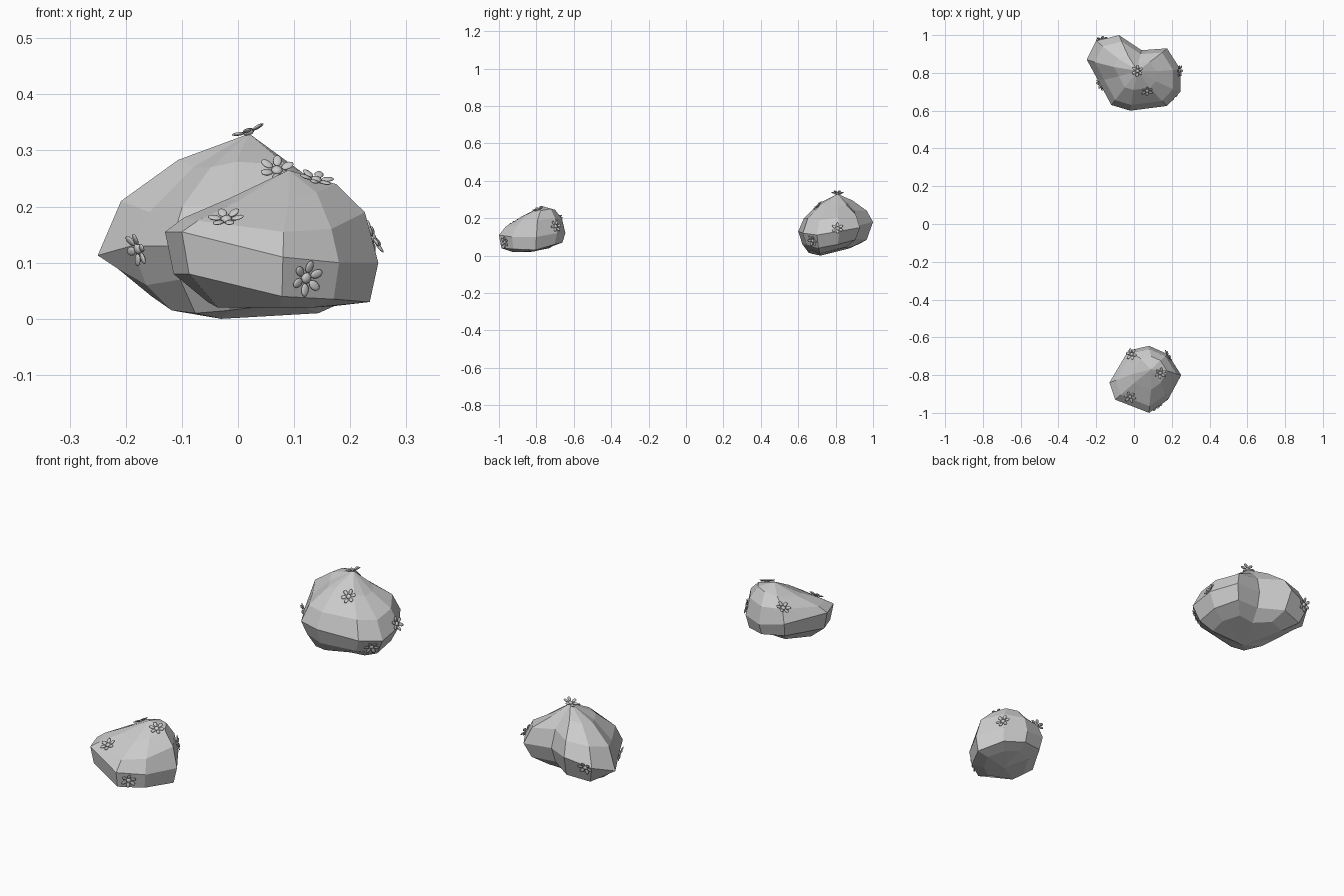
import bpy, bmesh, math
from mathutils import Vector, Matrix
from mathutils.bvhtree import BVHTree

if "Cube" in bpy.data.objects:
    bpy.data.objects.remove(bpy.data.objects["Cube"])

UNIT = 0.01  # shapes below are written in hundredths

stone = bpy.data.materials.new("stone_grey")
stone.use_nodes = True
grey = (0.6, 0.6, 0.6, 1)
stone.diffuse_color = grey
stone.node_tree.nodes["Principled BSDF"].inputs["Base Color"].default_value = grey


def finish(bm, name):
    mesh = bpy.data.meshes.new(name)
    bm.to_mesh(mesh)
    mesh.materials.append(stone)
    obj = bpy.data.objects.new(name, mesh)
    bpy.context.collection.objects.link(obj)
    return obj


def make_rock(name, outline, rings, bottom, top):
    """Loft rings that shrink the plan outline towards a centre, closed by two fans."""
    bm = bmesh.new()
    loops = []
    for centre, scale, heights in rings:
        c = Vector(centre)
        loop = []
        for point, z in zip(outline, heights):
            p = c + (Vector(point) - c) * scale
            loop.append(bm.verts.new(Vector((p.x, p.y, z)) * UNIT))
        loops.append(loop)
    low = bm.verts.new(Vector(bottom) * UNIT)
    high = bm.verts.new(Vector(top) * UNIT)
    n = len(outline)
    for i in range(n):
        j = (i + 1) % n
        for a, b in zip(loops, loops[1:]):
            bm.faces.new((a[i], a[j], b[j], b[i]))
        bm.faces.new((low, loops[0][j], loops[0][i]))
        bm.faces.new((high, loops[-1][i], loops[-1][j]))
    bmesh.ops.recalc_face_normals(bm, faces=bm.faces)
    finish(bm, name)
    tree = BVHTree.FromBMesh(bm)
    bm.free()
    return tree


def make_flower(name, tree, near, turn):
    """Six spoon-shaped petals round a domed heart, laid on the rock surface."""
    spot, normal, _, _ = tree.find_nearest(Vector(near) * UNIT)
    base = (Matrix.Translation(spot + normal * 0.003)
            @ normal.to_track_quat('Z', 'Y').to_matrix().to_4x4())
    bm = bmesh.new()
    for k in range(6):
        petal = (base @ Matrix.Rotation(turn + k * math.tau / 6, 4, 'Z')
                 @ Matrix.Translation((0.021, 0, 0.003))
                 @ Matrix.Rotation(-0.2, 4, 'Y')
                 @ Matrix.Diagonal((0.012, 0.008, 0.003, 1)))
        bmesh.ops.create_uvsphere(bm, u_segments=10, v_segments=6, radius=1, matrix=petal)
    heart = base @ Matrix.Diagonal((0.01, 0.01, 0.006, 1))
    bmesh.ops.create_uvsphere(bm, u_segments=12, v_segments=6, radius=1, matrix=heart)
    for f in bm.faces:
        f.smooth = True
    finish(bm, name)
    bm.free()


# front rock: low nose towards the front, hump at the back
front_rock = make_rock(
    "front_rock",
    [(-10, -93), (8, -100), (18, -93), (25, -80), (18, -69), (8, -64.5), (-3, -67), (-13, -84)],
    [((6, -82), 0.6, (2, 2, 2, 2.3, 4, 5, 4, 3)),
     ((6, -84), 0.92, (8, 4, 3.5, 3, 6, 7, 8, 8)),
     ((6, -82), 1, (15.5, 11, 10, 10, 12, 12, 14, 15.5)),
     ((9, -76), 0.85, (17.5, 15.5, 16, 19, 20, 19.5, 20, 18)),
     ((10, -75.5), 0.5, (21, 21, 22.5, 24, 25, 24.5, 23.5, 21.5))],
    (6, -83, 2), (9, -77, 26.5))

# back rock: broad mass with a spur at the back and a notch beside it
back_rock = make_rock(
    "back_rock",
    [(-2, 60), (17.5, 62.5), (24.5, 70), (24.5, 82), (17.5, 93), (4, 92),
     (-8, 100), (-20, 97), (-25, 87), (-19, 76), (-12, 63)],
    [((-1, 74), 0.6, (1.5, 3, 1, 3, 4.5, 4, 5, 4, 4, 1.5, 1)),
     ((0, 76), 0.86, (6, 6, 4, 6, 8.5, 9, 8.5, 7, 9, 6, 7)),
     ((0, 78), 1, (13, 12, 11, 13, 15, 16, 18, 15, 11.3, 13, 13)),
     ((1, 79), 0.84, (20, 20, 19, 20.5, 22, 24, 24, 23, 21, 19, 20)),
     ((1, 80), 0.45, (28, 27.5, 26, 26, 27, 29, 29.5, 29, 28.3, 27, 27))],
    (-3, 72, 0), (2, 81, 33))

# flowers scattered over both rocks
blooms = {
    "front_rock": (front_rock, [(-2, -91, 17), (13, -98, 7), (14, -79, 25),
                                (19, -69, 16), (-1, -69, 20)]),
    "back_rock": (back_rock, [(2, 81, 34), (7, 70, 27), (-17, 97, 15),
                              (-19, 73, 12), (25, 81, 15), (22, 66, 7)]),
}
for rock_name, (tree, spots) in blooms.items():
    for i, near in enumerate(spots):
        make_flower(f"{rock_name}_flower_{i + 1}", tree, near, i * 0.4)
